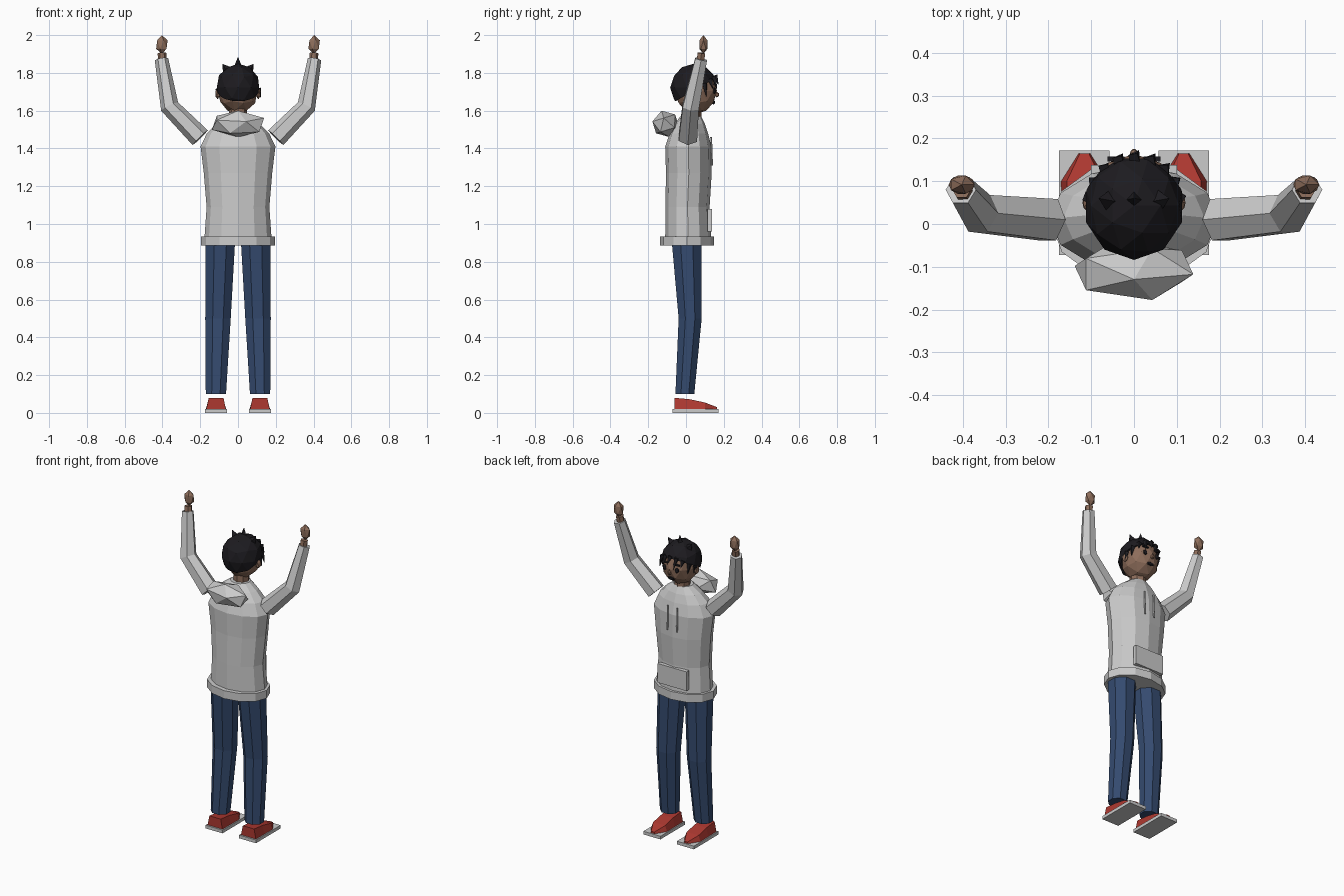
import bpy, bmesh, math
from mathutils import Vector, Matrix

if "Cube" in bpy.data.objects:
    bpy.data.objects.remove(bpy.data.objects["Cube"])


def material(name, rgb):
    m = bpy.data.materials.new(name)
    m.diffuse_color = (*rgb, 1)
    m.use_nodes = True
    m.node_tree.nodes["Principled BSDF"].inputs["Base Color"].default_value = m.diffuse_color
    return m


DENIM = material("denim", (0.035, 0.07, 0.16))
RED = material("red", (0.42, 0.04, 0.03))
SKIN = material("skin", (0.27, 0.155, 0.105))
DARK = material("dark_hair", (0.012, 0.011, 0.014))


def finish(name, bm, mat=None):
    bmesh.ops.recalc_face_normals(bm, faces=bm.faces)
    me = bpy.data.meshes.new(name)
    bm.to_mesh(me)
    bm.free()
    if mat:
        me.materials.append(mat)
    ob = bpy.data.objects.new(name, me)
    bpy.context.collection.objects.link(ob)
    return ob


def loft(name, rings, mat=None):
    bm = bmesh.new()
    loops = [[bm.verts.new(p) for p in ring] for ring in rings]
    n = len(loops[0])
    for a, b in zip(loops, loops[1:]):
        for i in range(n):
            j = (i + 1) % n
            bm.faces.new((a[i], a[j], b[j], b[i]))
    bm.faces.new(loops[0])
    bm.faces.new(loops[-1])
    return finish(name, bm, mat)


def ellipse(cx, cy, z, rx, ry, n, start=0.0):
    angles = [start + 2 * math.pi * i / n for i in range(n)]
    return [(cx + rx * math.cos(a), cy + ry * math.sin(a), z) for a in angles]


def tube(name, path, radii, n, mat=None):
    pts = [Vector(p) for p in path]
    rings = []
    for i, (p, r) in enumerate(zip(pts, radii)):
        t = (pts[min(i + 1, len(pts) - 1)] - pts[max(i - 1, 0)]).normalized()
        u = Vector((0, 1, 0)).cross(t).normalized()
        v = t.cross(u)
        rings.append([p + r * (math.cos(a) * u + math.sin(a) * v)
                      for a in (2 * math.pi * k / n for k in range(n))])
    return loft(name, rings, mat)


def ball(name, loc, scale, mat=None, sub=1, tilt=0.0):
    bm = bmesh.new()
    bmesh.ops.create_icosphere(bm, subdivisions=sub, radius=1)
    bm.transform(Matrix.Translation(loc) @ Matrix.Rotation(tilt, 4, 'X')
                 @ Matrix.Diagonal((*scale, 1)))
    return finish(name, bm, mat)


def box(name, loc, size, mat=None):
    bm = bmesh.new()
    bmesh.ops.create_cube(bm, size=1)
    bm.transform(Matrix.Translation(loc) @ Matrix.Diagonal((*size, 1)))
    return finish(name, bm, mat)


def spike(name, base, tip, r, n=4):
    base, tip = Vector(base), Vector(tip)
    d = tip - base
    bm = bmesh.new()
    bmesh.ops.create_cone(bm, cap_ends=True, segments=n, radius1=r, radius2=0,
                          depth=d.length)
    bm.transform(Matrix.Translation((base + tip) / 2)
                 @ d.to_track_quat('Z', 'Y').to_matrix().to_4x4())
    return finish(name, bm, DARK)


# Hooded top: body, hem band, hood
body = [(0.012, 0.92, 0.178, 0.122), (0.008, 1.09, 0.166, 0.117),
        (0.015, 1.27, 0.181, 0.121), (0.012, 1.41, 0.198, 0.122),
        (0.015, 1.48, 0.165, 0.102), (0.02, 1.53, 0.115, 0.08),
        (0.025, 1.57, 0.06, 0.055)]
loft("hoodie_body", [ellipse(0, c, z, rx, ry, 12) for c, z, rx, ry in body])
loft("hoodie_hem", [ellipse(0, 0.006, z, 0.195, 0.143, 12) for z in (0.885, 0.935)])
ball("hood", (0, -0.108, 1.53), (0.155, 0.074, 0.073), tilt=0.3)

# Front pocket and drawstrings
box("front_pocket", (0, 0.126, 1.02), (0.2, 0.025, 0.12))
for s in (-1, 1):
    tube("drawstring", [(s * 0.033, 0.138, 1.31), (s * 0.033, 0.133, 1.46)],
         [0.005, 0.005], 5)

for s in (-1, 1):
    # Trouser leg
    leg = [(0.117, -0.006, 0.1, 0.058, 0.054), (0.106, 0.022, 0.5, 0.073, 0.066),
           (0.093, 0.003, 0.91, 0.084, 0.085)]
    loft("trouser_leg", [ellipse(s * x, y, z, rx, ry, 8, math.pi / 8)
                         for x, y, z, rx, ry in leg], DENIM)

    # Shoe with tapered toe, on a flat sole
    cx = s * 0.116
    box("shoe_sole", (cx, 0.05, 0.01), (0.118, 0.244, 0.02))
    sections = [(-0.062, 0.052, 0.08), (0.02, 0.053, 0.072),
                (0.1, 0.055, 0.055), (0.165, 0.014, 0.03)]
    loft("shoe_upper", [[(cx - w, y, 0.018), (cx + w, y, 0.018),
                         (cx + 0.75 * w, y, h), (cx - 0.75 * w, y, h)]
                        for y, w, h in sections], RED)

    # Raised sleeve, wrist, hand
    tube("sleeve", [(s * 0.2, 0.01, 1.457), (s * 0.362, 0.025, 1.622),
                    (s * 0.405, 0.08, 1.872)], [0.056, 0.05, 0.036], 6)
    tube("wrist", [(s * 0.398, 0.074, 1.85), (s * 0.403, 0.082, 1.905)],
         [0.023, 0.023], 6, SKIN)
    ball("hand", (s * 0.403, 0.092, 1.95), (0.034, 0.025, 0.05), SKIN)

    # Ear, eye, brow
    ball("ear", (s * 0.108, 0.05, 1.69), (0.014, 0.022, 0.03), SKIN)
    ball("eye", (s * 0.042, 0.15, 1.705), (0.014, 0.009, 0.018), DARK)
    box("eyebrow", (s * 0.042, 0.152, 1.74), (0.04, 0.012, 0.008), DARK)

# Neck, head, nose, mouth
loft("neck", [ellipse(0, 0.035, z, 0.047, 0.047, 8) for z in (1.53, 1.64)], SKIN)
ball("head", (0, 0.052, 1.705), (0.107, 0.112, 0.123), SKIN, sub=2)
ball("nose", (0, 0.163, 1.685), (0.011, 0.014, 0.015), SKIN)
ball("mouth", (0, 0.146, 1.645), (0.024, 0.009, 0.013), DARK)

# Hair cap cut along a slanted hairline
bm = bmesh.new()
bmesh.ops.create_icosphere(bm, subdivisions=2, radius=1)
bm.transform(Matrix.Translation((0, 0.043, 1.722))
             @ Matrix.Diagonal((0.118, 0.127, 0.127, 1)))
cut = bmesh.ops.bisect_plane(bm, geom=bm.verts[:] + bm.edges[:] + bm.faces[:],
                             plane_co=(0, 0.04, 1.705), plane_no=(0, -0.5, 0.87),
                             clear_inner=True)
bmesh.ops.contextual_create(bm, geom=[e for e in cut["geom_cut"]
                                      if isinstance(e, bmesh.types.BMEdge)])
finish("hair_cap", bm, DARK)

# Crown spikes
for x, tx, tz in ((-0.055, -0.083, 1.848), (0, 0, 1.885), (0.055, 0.083, 1.848)):
    spike("crown_spike", (x, 0.055, 1.81), (tx, 0.06, tz), 0.03)

# Fringe and sideburn strands around the hairline
for i in range(9):
    a = math.radians(90 + (i - 4) * 20)
    x, y = math.cos(a), math.sin(a)
    drop = 0.07 if i % 2 else 0.05
    top = 1.70 + 0.085 * max(y, 0.2)
    spike("fringe_strand", (0.108 * x, 0.043 + 0.11 * y, top),
          (0.112 * x + 0.012, 0.043 + 0.13 * y, top - drop), 0.016)
